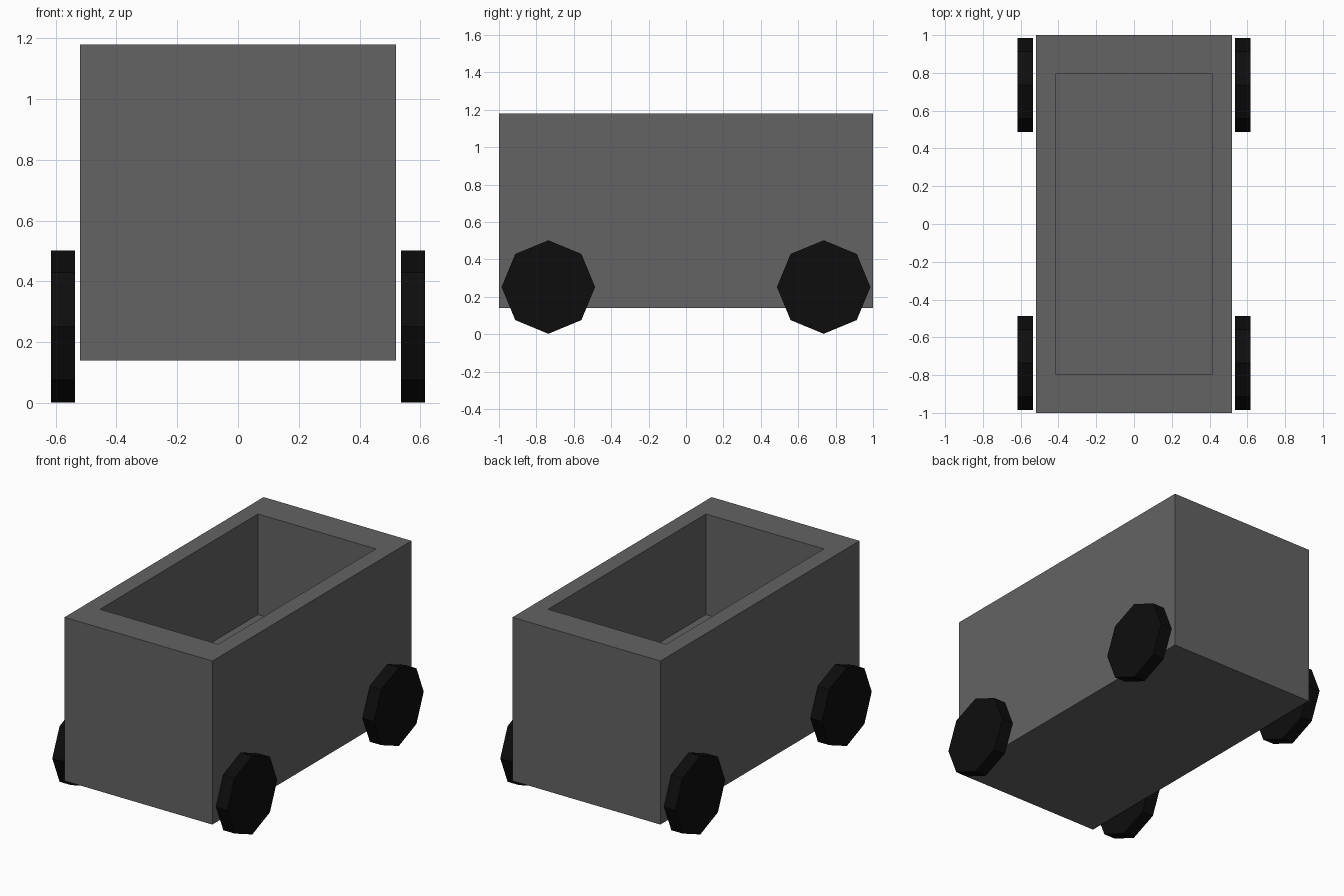
import bpy, bmesh, math
from mathutils import Matrix, Vector

if "Cube" in bpy.data.objects:
    bpy.data.objects.remove(bpy.data.objects["Cube"])


def material(name, value):
    m = bpy.data.materials.new(name)
    m.diffuse_color = (value, value, value, 1)
    m.use_nodes = True
    m.node_tree.nodes["Principled BSDF"].inputs["Base Color"].default_value = m.diffuse_color
    return m


def make_object(name, bm, mat):
    bmesh.ops.recalc_face_normals(bm, faces=bm.faces)
    mesh = bpy.data.meshes.new(name)
    bm.to_mesh(mesh)
    bm.free()
    mesh.materials.append(mat)
    ob = bpy.data.objects.new(name, mesh)
    bpy.context.collection.objects.link(ob)
    return ob


grey = material("dark grey", 0.125)
black = material("tyre black", 0.004)

# Open cart body: a box with its top inset and pushed down
BOTTOM, TOP, FLOOR = 0.14, 1.18, 0.54
bm = bmesh.new()
bmesh.ops.create_cube(bm, size=1, matrix=Matrix.Translation((0, 0, (BOTTOM + TOP) / 2))
                      @ Matrix.Diagonal((1.04, 2.0, TOP - BOTTOM, 1)))
top = max(bm.faces, key=lambda f: f.calc_center_median().z)
bmesh.ops.inset_individual(bm, faces=[top], thickness=0.05)
for v in top.verts:
    v.co = Vector((math.copysign(0.415, v.co.x), math.copysign(0.793, v.co.y), TOP))
well = bmesh.ops.extrude_discrete_faces(bm, faces=[top])["faces"][0]
for v in well.verts:
    v.co.z = FLOOR
make_object("cart_body", bm, grey)

# Four eight-sided wheels, just clear of the body sides
for side, sx in (("left", -1), ("right", 1)):
    for end, sy in (("front", -1), ("back", 1)):
        bm = bmesh.new()
        bmesh.ops.create_cone(bm, cap_ends=True, segments=8, radius1=0.25, radius2=0.25, depth=0.08,
                              matrix=Matrix.Translation((sx * 0.576, sy * 0.736, 0.252))
                              @ Matrix.Rotation(math.pi / 2, 4, 'Y'))
        # keep a corner of the octagon pointing straight down
        make_object(f"{end}_{side}_wheel", bm, black)
